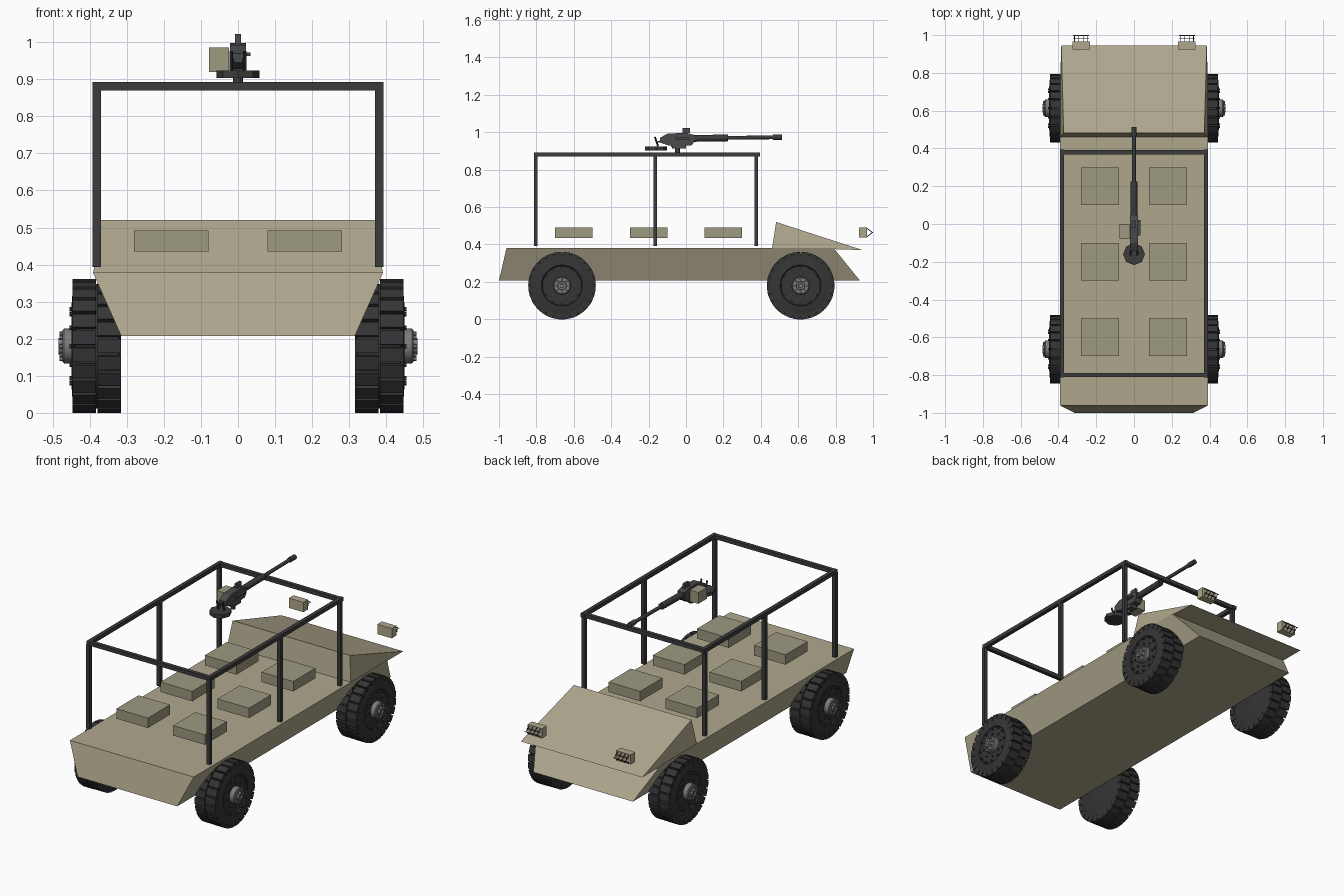
import bpy, bmesh
from math import pi, sin, cos
from mathutils import Matrix, Vector

if "Cube" in bpy.data.objects:
    bpy.data.objects.remove(bpy.data.objects["Cube"])


def material(name, rgb):
    m = bpy.data.materials.new(name)
    m.diffuse_color = (*rgb, 1)
    m.use_nodes = True
    m.node_tree.nodes["Principled BSDF"].inputs["Base Color"].default_value = m.diffuse_color
    return m


TAN = material("tan_paint", (0.43, 0.39, 0.27))
SEAT = material("seat_olive", (0.34, 0.32, 0.22))
DARK = material("dark_metal", (0.045, 0.045, 0.048))
RUBBER = material("rubber", (0.035, 0.035, 0.037))
STEEL = material("hub_steel", (0.2, 0.2, 0.2))
GUN = material("gun_metal", (0.07, 0.07, 0.075))


def finish(name, bm, mat, smooth=False):
    bmesh.ops.recalc_face_normals(bm, faces=bm.faces[:])
    me = bpy.data.meshes.new(name)
    bm.to_mesh(me)
    bm.free()
    ob = bpy.data.objects.new(name, me)
    bpy.context.collection.objects.link(ob)
    me.materials.append(mat)
    if smooth:
        bpy.ops.object.select_all(action='DESELECT')
        ob.select_set(True)
        bpy.context.view_layer.objects.active = ob
        bpy.ops.object.shade_smooth_by_angle(angle=0.6)
    return ob


def add_box(bm, x, y, z, rot=None):
    c = Vector(((x[0] + x[1]) / 2, (y[0] + y[1]) / 2, (z[0] + z[1]) / 2))
    m = Matrix.Translation(c) @ Matrix.Diagonal((x[1] - x[0], y[1] - y[0], z[1] - z[0], 1))
    bmesh.ops.create_cube(bm, size=1, matrix=(rot or Matrix()) @ m)


def add_rod(bm, a, b, r, n=16, r2=None):
    a, b = Vector(a), Vector(b)
    d = b - a
    m = Matrix.Translation((a + b) / 2) @ d.to_track_quat('Z', 'Y').to_matrix().to_4x4()
    bmesh.ops.create_cone(bm, cap_ends=True, segments=n, radius1=r,
                          radius2=r if r2 is None else r2, depth=d.length, matrix=m)


def box(name, x, y, z, mat):
    bm = bmesh.new()
    add_box(bm, x, y, z)
    return finish(name, bm, mat)


def rod(name, a, b, r, mat, n=16):
    bm = bmesh.new()
    add_rod(bm, a, b, r, n)
    return finish(name, bm, mat, n > 10)


def loft(name, loops, mat):
    """Closed solid between two point loops of equal length."""
    bm = bmesh.new()
    a, b = [[bm.verts.new(p) for p in loop] for loop in loops]
    bm.faces.new(a)
    bm.faces.new(b)
    for i in range(len(a)):
        j = (i + 1) % len(a)
        bm.faces.new((a[i], a[j], b[j], b[i]))
    return finish(name, bm, mat)


# Hull: tapered tub, and wedge hood
def rect(w, y0, y1, z):
    return [(-w, y0, z), (w, y0, z), (w, y1, z), (-w, y1, z)]


loft("hull", [rect(0.315, -1.0, 0.93, 0.207), rect(0.392, -0.96, 0.79, 0.38)], TAN)
hood = [(0.39, 0.46, 0.38), (0.372, 0.482, 0.52), (0.385, 0.945, 0.37), (0.39, 0.79, 0.375)]
loft("hood", [[(s * x, y, z) for x, y, z in hood] for s in (-1, 1)], TAN)

# Six seat pads
for y in (-0.6, -0.2, 0.2):
    for s in (-1, 1):
        box("seat", (s * 0.18 - 0.1, s * 0.18 + 0.1), (y - 0.1, y + 0.1), (0.435, 0.492), SEAT)

# Roll cage
for s in (-1, 1):
    X = (s * 0.381 - 0.011, s * 0.381 + 0.011)
    box("cage_side_rail", X, (-0.812, 0.395), (0.87, 0.892), DARK)
    for y in (-0.803, -0.165, 0.375):
        box("cage_post", X, (y - 0.01, y + 0.01), (0.393, 0.875), DARK)
for y in (-0.8, 0.38):
    box("cage_cross_bar", (-0.39, 0.39), (y - 0.011, y + 0.011), (0.87, 0.892), DARK)


# Wheels: built along +x at the axle, turned half round for the left side
def spin_x(profile, n):
    bm = bmesh.new()
    rings = [[bm.verts.new((x, r * cos(2 * pi * i / n), r * sin(2 * pi * i / n)))
              for i in range(n)] for x, r in profile]
    for a, b in zip(rings, rings[1:]):
        for i in range(n):
            j = (i + 1) % n
            bm.faces.new((a[i], a[j], b[j], b[i]))
    bm.faces.new(rings[0])
    bm.faces.new(rings[-1])
    return bm


def wheel(side, y):
    parts = [finish("tyre", spin_x([(0.317, 0.155), (0.322, 0.168), (0.438, 0.168), (0.446, 0.15),
                                    (0.449, 0.11), (0.442, 0.105), (0.442, 0.05)], 40), RUBBER, True)]
    # two staggered rows of tread blocks
    bm = bmesh.new()
    n = 24
    for row, (x0, x1) in enumerate(((0.316, 0.379), (0.383, 0.446))):
        for i in range(n):
            add_box(bm, (x0, x1), (-0.019, 0.019), (0.145, 0.18),
                    Matrix.Rotation(2 * pi * (i + row / 2) / n, 4, 'X'))
    parts.append(finish("tread", bm, RUBBER))
    # rim bolts
    bm = bmesh.new()
    for r, k, x in ((0.1, 12, 0.455), (0.07, 8, 0.449)):
        for i in range(k):
            a = 2 * pi * i / k
            p = (r * cos(a), r * sin(a))
            add_rod(bm, (0.435, *p), (x, *p), 0.006, 6)
    parts.append(finish("rim_bolts", bm, DARK))
    # stepped hub with nuts
    bm = spin_x([(0.43, 0.047), (0.469, 0.047), (0.473, 0.043), (0.473, 0.024),
                 (0.484, 0.022), (0.484, 0.012), (0.478, 0.01)], 24)
    for i in range(8):
        a = 2 * pi * i / 8
        p = (0.034 * cos(a), 0.034 * sin(a))
        add_rod(bm, (0.465, *p), (0.482, *p), 0.006, 6)
    parts.append(finish("hub", bm, STEEL, True))
    for ob in parts:
        ob.location = (0, y, 0.18)
        ob.rotation_euler.z = 0 if side > 0 else pi


for s in (-1, 1):
    for y in (-0.663, 0.613):
        wheel(s, y)

# Headlights with wire guards
for s in (-1, 1):
    c = s * 0.28
    box("headlight", (c - 0.046, c + 0.046), (0.925, 0.967), (0.436, 0.492), TAN)
    bm = bmesh.new()
    for dx in (-0.035, -0.012, 0.012, 0.035):
        pts = [(c + dx, 0.965, 0.488), (c + dx, 0.997, 0.464), (c + dx, 0.965, 0.44)]
        add_rod(bm, pts[0], pts[1], 0.002, 6)
        add_rod(bm, pts[1], pts[2], 0.002, 6)
    for y, z in ((0.998, 0.464), (0.981, 0.476), (0.981, 0.452)):
        add_rod(bm, (c - 0.042, y, z), (c + 0.042, y, z), 0.002, 6)
    finish("headlight_guard", bm, DARK)

# Roof gun: base plate and pedestal
rod("gunner_plate", (0, -0.16, 0.903), (0, -0.16, 0.924), 0.058, DARK, 8)
rod("mount_post", (0, -0.045, 0.89), (0, -0.045, 0.935), 0.013, DARK)
box("mount_cradle", (-0.02, 0.02), (-0.075, 0.0), (0.912, 0.932), GUN)

# Receiver from a side profile
prof = [(-0.14, 0.945), (-0.09, 0.928), (0.03, 0.93), (0.045, 0.95), (0.045, 0.985),
        (0.0, 0.998), (-0.1, 0.992), (-0.14, 0.97)]
loft("receiver", [[(x, y, z) for y, z in prof] for x in (-0.022, 0.022)], GUN)
box("rear_sight", (-0.008, 0.008), (-0.02, 0.022), (0.995, 1.022), GUN)
box("ammo_box", (-0.078, -0.024), (-0.08, 0.0), (0.92, 0.985), SEAT)
box("charging_handle", (0.02, 0.034), (-0.06, 0.02), (0.962, 0.972), GUN)

# Spade grips
bm = bmesh.new()
for s in (-1, 1):
    add_rod(bm, (s * 0.018, -0.15, 0.925), (s * 0.018, -0.166, 0.975), 0.005, 8)
    add_rod(bm, (s * 0.018, -0.157, 0.945), (s * 0.012, -0.13, 0.955), 0.004, 8)
finish("grips", bm, DARK)

# Jacket, barrel and muzzle
rod("barrel_jacket", (0, 0.04, 0.967), (0, 0.225, 0.97), 0.018, DARK, 12)
rod("barrel", (0, 0.2, 0.97), (0, 0.48, 0.973), 0.010, DARK, 12)
rod("muzzle", (0, 0.465, 0.973), (0, 0.513, 0.973), 0.014, DARK, 12)
